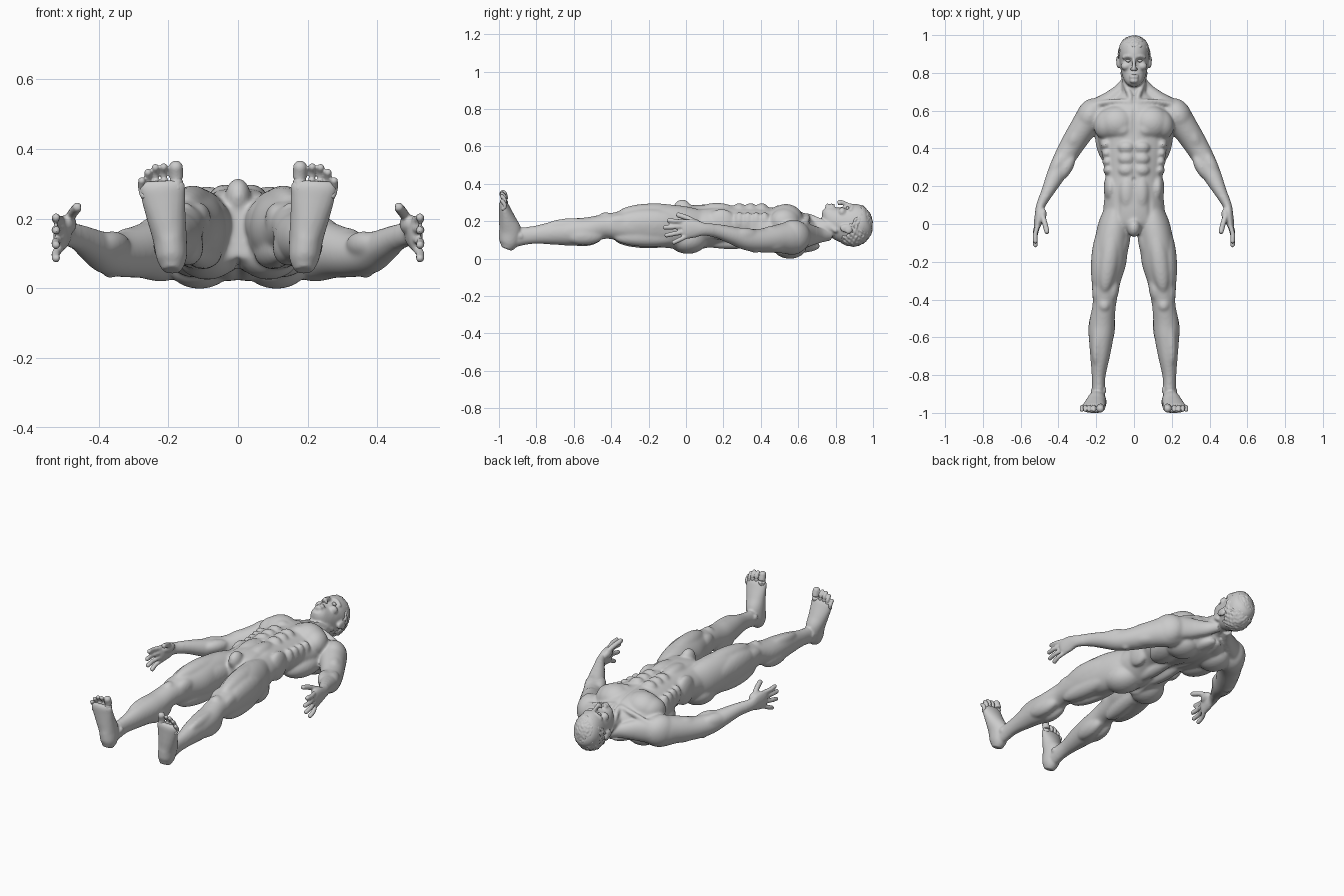
import bpy, bmesh, math, random
from mathutils import Vector, Matrix

random.seed(4)


def blob(bm, loc, rad, rz=0.0, mirror=True):
    """Ellipsoid muscle, optionally repeated on the other side."""
    for s in ((1, -1) if mirror else (1,)):
        m = (Matrix.Translation((loc[0] * s, loc[1], loc[2]))
             @ Matrix.Rotation(math.radians(rz) * s, 4, 'Z') @ Matrix.Diagonal((*rad, 1)))
        bmesh.ops.create_icosphere(bm, subdivisions=3, radius=1, matrix=m)


def spline(rows, steps):
    """Catmull-Rom interpolation of number rows."""
    out = []
    for i in range(len(rows) - 1):
        p0, p1, p2, p3 = (rows[max(0, min(len(rows) - 1, i + k))] for k in (-1, 0, 1, 2))
        for j in range(steps):
            t = j / steps
            out.append([0.5 * (2 * b + (c - a) * t + (2 * a - 5 * b + 4 * c - d) * t * t
                               + (3 * b - a - 3 * c + d) * t ** 3)
                        for a, b, c, d in zip(p0, p1, p2, p3)])
    return out + [list(rows[-1])]


def tube(bm, rows, ref=(0, 0, 1), mirror=True, n=28):
    """Loft of ellipses: rows of x, y, z, side radius, radius along ref."""
    rows = spline(rows, 5)
    pts = [Vector(r[:3]) for r in rows]
    for s in ((1, -1) if mirror else (1,)):
        rings = []
        for i, r in enumerate(rows):
            t = (pts[min(i + 1, len(pts) - 1)] - pts[max(i - 1, 0)]).normalized()
            side = t.cross(Vector(ref)).normalized()
            up = side.cross(t)
            ring = []
            for k in range(n):
                a = 2 * math.pi * k / n
                v = pts[i] + side * r[3] * math.cos(a) + up * r[4] * math.sin(a)
                ring.append(bm.verts.new((v.x * s, v.y, v.z)))
            rings.append(ring)
        for a, b in zip(rings, rings[1:]):
            for k in range(n):
                bm.faces.new((a[k], a[(k + 1) % n], b[(k + 1) % n], b[k]))
        bm.faces.new(rings[0])
        bm.faces.new(rings[-1])


def trunk(bm, rows, mirror=False):
    """Loft along y: rows of y, centre x, half width, top z, bottom z."""
    tube(bm, [(x, y, (t + b) / 2, w, (t - b) / 2) for y, x, w, t, b in rows], mirror=mirror, n=48)


def rod(bm, pts, r, mirror=True):
    """Round tube with rounded ends, for digits and tendons."""
    tube(bm, [(*p, r, r) for p in pts], mirror=mirror, n=14)
    for p in (pts[0], pts[-1]):
        blob(bm, p, (r, r, r), mirror=mirror)


def finish(bm, name, voxel, smooth):
    """Fuse the overlapping volumes into one smooth skin."""
    bmesh.ops.recalc_face_normals(bm, faces=bm.faces)
    me = bpy.data.meshes.new(name)
    bm.to_mesh(me)
    bm.free()
    ob = bpy.data.objects.new(name, me)
    bpy.context.collection.objects.link(ob)
    bpy.context.view_layer.objects.active = ob
    m = ob.modifiers.new("fuse", 'REMESH')
    m.mode, m.voxel_size, m.use_smooth_shade = 'VOXEL', voxel, True
    m2 = ob.modifiers.new("soften", 'SMOOTH')
    m2.factor, m2.iterations = 0.5, smooth
    for mod in (m.name, m2.name):
        bpy.ops.object.modifier_apply(modifier=mod)
    return ob


body = bmesh.new()

# torso and neck
trunk(body, [(-.06, 0, .09, .25, .09), (0, 0, .155, .28, .055), (.08, 0, .162, .292, .055),
             (.16, 0, .155, .293, .075), (.25, 0, .15, .288, .085), (.35, 0, .165, .285, .065),
             (.45, 0, .19, .278, .04), (.53, 0, .2, .275, .025), (.6, 0, .19, .258, .025),
             (.65, 0, .14, .237, .045), (.7, 0, .07, .21, .085)])
trunk(body, [(.62, 0, .08, .22, .06), (.68, 0, .07, .218, .09), (.73, 0, .065, .217, .115),
             (.82, 0, .065, .24, .11)])
tube(body, [(.03, .77, .13, .027, .03), (.07, .71, .128, .035, .042), (.13, .66, .128, .042, .06),
            (.2, .62, .125, .045, .07)])
rod(body, [(.058, .8, .155), (.04, .73, .197), (.014, .66, .231)], .015)
rod(body, [(.02, .645, .234), (.1, .65, .215), (.2, .635, .18)], .014)

# chest, belly and back muscles
blob(body, (.09, .535, .21), (.1, .093, .086), -5)
blob(body, (.14, .53, .2), (.07, .085, .075), 25)
blob(body, (.06, .5, .22), (.062, .055, .07))
for y in (.405, .345, .285):
    blob(body, (.04, y, .262), (.046, .037, .039))
blob(body, (.038, .165, .26), (.045, .1, .042))
for i in range(4):
    blob(body, (.15 - .005 * i, .42 - .045 * i, .2), (.028, .028, .055), 25)
blob(body, (.125, .19, .185), (.036, .08, .085))
blob(body, (.125, .43, .105), (.078, .14, .07), -12)
blob(body, (.11, .555, .065), (.09, .09, .063))
blob(body, (.04, .62, .07), (.05, .1, .035), 20)
blob(body, (.036, .24, .088), (.036, .17, .034))
blob(body, (.088, .01, .105), (.092, .105, .077), 15)
blob(body, (0, -.02, .268), (.036, .05, .052), mirror=False)

# head: skull, nose, brow, cheeks, lips, ears
trunk(body, [(.742, 0, .022, .284, .255), (.755, 0, .042, .293, .215), (.785, 0, .06, .294, .15),
             (.82, 0, .07, .292, .105), (.86, 0, .076, .29, .083), (.9, 0, .08, .297, .073),
             (.94, 0, .078, .289, .085), (.97, 0, .063, .262, .112), (.988, 0, .038, .23, .15)])
tube(body, [(0, .882, .288, .008, .008), (0, .85, .298, .009, .012), (0, .822, .306, .013, .013),
            (0, .812, .3, .01, .008)], mirror=False, n=16)
blob(body, (.011, .819, .295), (.009, .009, .009))
rod(body, [(.008, .884, .289), (.032, .889, .283), (.055, .881, .265)], .009)
blob(body, (.044, .835, .252), (.026, .022, .026))
for y, r in ((.79, .006), (.78, .007)):
    rod(body, [(-.019, y - .003, .284), (0, y, .293), (.019, y - .003, .284)], r, mirror=False)
blob(body, (0, .758, .28), (.024, .014, .018), mirror=False)
blob(body, (.083, .855, .165), (.01, .033, .022))
blob(body, (.086, .868, .155), (.009, .022, .02))

# arms
tube(body, [(.16, .59, .12, .06, .08), (.22, .57, .115, .078, .092), (.275, .5, .11, .07, .078),
            (.336, .405, .1, .062, .064), (.381, .325, .105, .055, .058), (.418, .25, .127, .048, .048),
            (.458, .17, .15, .034, .038), (.493, .1, .16, .024, .034), (.502, .05, .163, .023, .047),
            (.51, .0, .16, .02, .052), (.514, -.02, .157, .013, .048)])
blob(body, (.232, .575, .12), (.072, .096, .092), 28)
blob(body, (.3, .475, .14), (.042, .09, .04), 33)
blob(body, (.305, .475, .08), (.05, .1, .045), 33)
blob(body, (.338, .46, .1), (.03, .085, .045), 33)
blob(body, (.406, .31, .125), (.038, .09, .044), 24)
blob(body, (.36, .3, .13), (.036, .08, .038), 30)
blob(body, (.367, .37, .057), (.022, .027, .026), 30)

# fingers and thumbs
for zb, yb, zt, yt in ((.2, -.01, .207, -.092), (.174, -.015, .17, -.112),
                       (.146, -.012, .128, -.104), (.12, 0, .09, -.065)):
    rod(body, [(.51, yb, zb), (.522, (yb + yt) / 2, (zb + zt) / 2), (.522, yt, zt)], .0125)
rod(body, [(.495, .07, .18), (.477, .02, .215), (.461, -.04, .236)], .0145)
blob(body, (.487, .04, .188), (.022, .043, .028), 15)

# legs
trunk(body, [(.08, .09, .065, .265, .07), (0, .102, .085, .282, .055), (-.1, .12, .09, .292, .06),
             (-.2, .133, .092, .283, .072), (-.3, .148, .077, .268, .087), (-.4, .155, .064, .247, .107),
             (-.45, .16, .062, .238, .107), (-.52, .169, .067, .225, .088), (-.6, .174, .065, .218, .073),
             (-.7, .18, .052, .204, .077), (-.8, .187, .037, .18, .082), (-.87, .188, .034, .17, .076),
             (-.93, .19, .036, .16, .064), (-.98, .19, .03, .13, .072)], mirror=True)
blob(body, (.175, -.2, .19), (.053, .19, .08), 3)
blob(body, (.13, -.17, .243), (.055, .2, .056), 8)
blob(body, (.112, -.345, .2), (.034, .075, .05), 8)
blob(body, (.193, -.34, .195), (.028, .09, .046), 3)
blob(body, (.075, -.13, .19), (.045, .14, .07), 15)
blob(body, (.1, -.2, .11), (.045, .19, .052), 10)
blob(body, (.165, -.2, .118), (.048, .19, .052), 5)
blob(body, (.157, -.43, .222), (.033, .038, .03))
blob(body, (.142, -.555, .122), (.042, .11, .054), 5)
blob(body, (.202, -.545, .125), (.04, .105, .05), 5)
blob(body, (.195, -.6, .18), (.03, .15, .04), 3)
blob(body, (.217, -.885, .125), (.012, .018, .018))
blob(body, (.158, -.88, .135), (.012, .018, .018))

# feet
tube(body, [(.19, -.96, .055, .026, .028), (.19, -.948, .09, .043, .052), (.196, -.94, .15, .049, .06),
            (.206, -.955, .21, .056, .046), (.214, -.969, .265, .063, .032), (.217, -.976, .295, .065, .024),
            (.218, -.977, .312, .055, .015)], ref=(0, 1, 0))

skin = finish(body, "body", .0062, 2)

# extra softening for limbs and torso only, keeping face, hands and feet crisp
soft = skin.vertex_groups.new(name="soft")
soft.add([v.index for v in skin.data.vertices
          if -.86 < v.co.y < .7 and not (abs(v.co.x) > .45 and v.co.y < .15)], 1, 'REPLACE')
relax = skin.modifiers.new("relax", 'SMOOTH')
relax.factor, relax.iterations, relax.vertex_group = .5, 16, "soft"
bpy.context.view_layer.objects.active = skin
bpy.ops.object.modifier_apply(modifier="relax")

# grooves pressed into the skin: centre, radii, z push
dents = [((0, .56, .28), (.009, .09, .06), -.007), ((0, .3, .29), (.008, .15, .04), -.006),
         ((0, .235, .3), (.009, .011, .03), -.012), ((0, .36, .05), (.016, .2, .05), .012),
         ((0, .0, .04), (.01, .07, .06), .02), ((0, .785, .3), (.02, .0035, .03), -.005),
         ((0, .665, .23), (.012, .014, .04), -.008)]
for s in (1, -1):
    dents += [((.031 * s, .864, .285), (.015, .01, .03), -.009),
              ((.083 * s, .09, .28), (.014, .05, .04), -.006)]
for v in skin.data.vertices:
    for c, r, push in dents:
        q = sum(((v.co[i] - c[i]) / r[i]) ** 2 for i in range(3))
        if q < 6:
            v.co.z += push * math.exp(-q)

# toes
toes = bmesh.new()
rod(toes, [(.178, -.975, .29), (.177, -.97, .32), (.178, -.978, .35)], .02)
for x, z in ((.213, .352), (.237, .35), (.258, .336), (.276, .312)):
    rod(toes, [(x - .006, -.977, .27), (x, -.967, z - .025), (x, -.984, z)], .0106)
finish(toes, "toes", .0032, 2)

# eyes
eyes = bmesh.new()
blob(eyes, (.031, .864, .2715), (.013, .008, .012))
eyes_mesh = bpy.data.meshes.new("eyes")
eyes.to_mesh(eyes_mesh)
eyes.free()
eyes_mesh.shade_smooth()
bpy.context.collection.objects.link(bpy.data.objects.new("eyes", eyes_mesh))

# short wavy hair: locks scattered over the skull behind the hairline
hair = bmesh.new()
for i in range(300):
    h = 1 - 2 * (i + .5) / 300
    a = i * 2.39996
    w = math.sqrt(1 - h * h)
    d = Vector((w * math.cos(a), h, w * math.sin(a)))
    p = Vector((0, .893, .184)) + Vector((d.x * .08, d.y * .1, d.z * .111))
    if p.y > .935 - .9 * max(0, .25 - p.z) and p.y > .83 and not (p.z > .13 and p.y < .865):
        m = (Matrix.Translation(p) @ d.to_track_quat('Z', 'Y').to_matrix().to_4x4()
             @ Matrix.Rotation(random.uniform(-.9, .9), 4, 'Z')
             @ Matrix.Diagonal((.009, .017, random.uniform(.006, .01), 1)))
        bmesh.ops.create_icosphere(hair, subdivisions=2, radius=1, matrix=m)
finish(hair, "hair", .0045, 1)

# rest the figure on the ground plane
low = min(v.co.z for v in skin.data.vertices)
for ob in bpy.context.collection.objects:
    ob.location.z -= low
